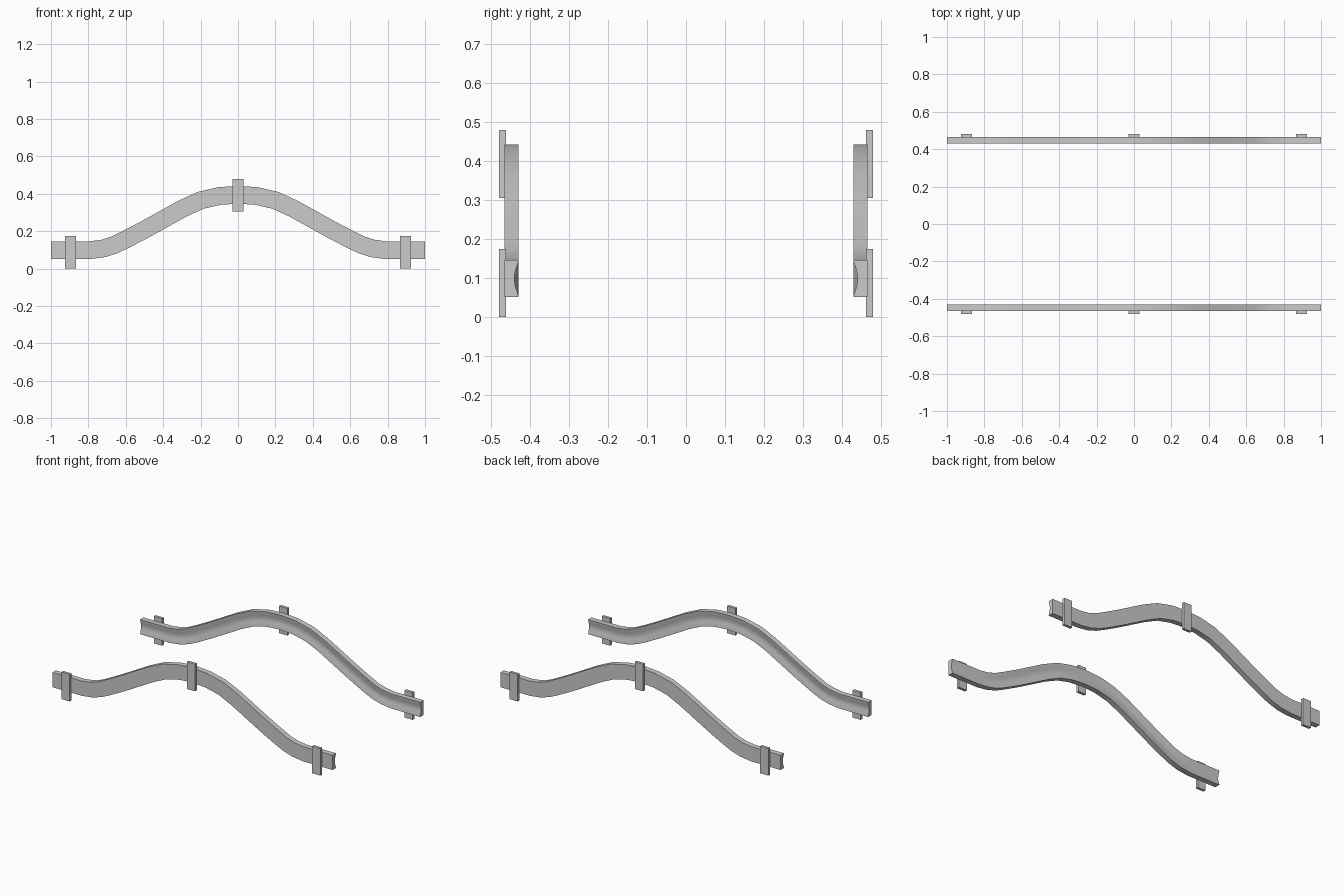
import bpy, bmesh
from mathutils import Vector

if "Cube" in bpy.data.objects:
    bpy.data.objects.remove(bpy.data.objects["Cube"])

def finish(name, bm):
    # Create the object on the front side and mirror it to the back
    bmesh.ops.recalc_face_normals(bm, faces=bm.faces[:])
    me = bpy.data.meshes.new(name)
    bm.to_mesh(me)
    bm.free()
    ob = bpy.data.objects.new(name, me)
    bpy.context.collection.objects.link(ob)
    mod = ob.modifiers.new("Mirror", 'MIRROR')
    mod.use_axis = (False, True, False)
    mod.use_clip = False
    return ob

# Rail path (x, z), right half, then reflected in x
half = [(0, .395), (.1, .388), (.2, .365), (.3, .319), (.4, .2635), (.5, .208),
        (.6, .156), (.66, .127), (.72, .108), (.79, .0985), (.88, .0985), (1, .0985)]
path = [Vector((-x, z)) for x, z in half[:0:-1]] + [Vector(p) for p in half]

# Rail section (y, offset across path): flat outside, hollow inside
section = [(-.465, -.0475), (-.465, .0475), (-.43, .0475), (-.43, .043),
           (-.438, .018), (-.44, 0), (-.438, -.018), (-.43, -.043), (-.43, -.0475)]

# Swept guard rail
bm = bmesh.new()
rings = []
for i, p in enumerate(path):
    t = (path[min(i + 1, len(path) - 1)] - path[max(i - 1, 0)]).normalized()
    if i in (0, len(path) - 1):
        t = Vector((1, 0))
    n = Vector((-t.y, t.x))
    rings.append([bm.verts.new((p.x + n.x * o, y, p.y + n.y * o)) for y, o in section])
k = len(section)
for a, b in zip(rings, rings[1:]):
    for j in range(k):
        bm.faces.new((a[j], a[(j + 1) % k], b[(j + 1) % k], b[j]))
bm.faces.new(rings[0])
bm.faces.new(rings[-1])
rail = finish("guard_rail", bm)
bpy.context.view_layer.objects.active = rail
rail.select_set(True)
bpy.ops.object.shade_smooth_by_angle()

# Support posts on the outer face
for name, x, z in (("left_post", -.895, .0875), ("middle_post", 0, .3925), ("right_post", .895, .0875)):
    bm = bmesh.new()
    bmesh.ops.create_cube(bm, size=1)
    bmesh.ops.scale(bm, vec=(.058, .018, .175), verts=bm.verts[:])
    bmesh.ops.translate(bm, vec=(x, -.471, z), verts=bm.verts[:])
    finish(name, bm)
